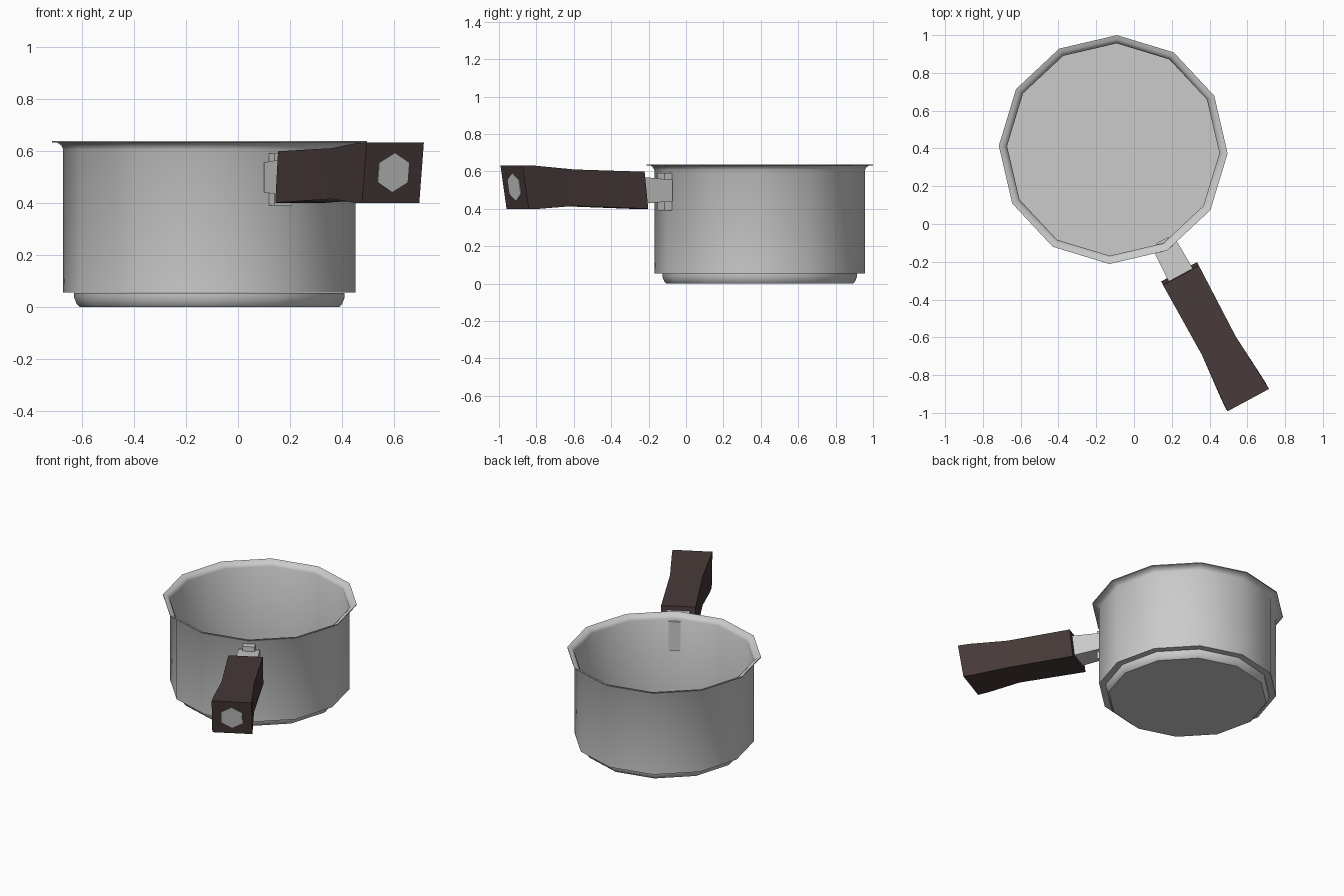
import bpy, bmesh, math
from mathutils import Vector

if "Cube" in bpy.data.objects:
    bpy.data.objects.remove(bpy.data.objects["Cube"])

SIDES = 12
CENTRE = Vector((-0.11, 0.394, 0))
SPIN = math.radians(-1.9)            # twist of the twelve-sided pot
AZ = math.radians(-61.7)             # direction the handle points
OUT = Vector((math.cos(AZ), math.sin(AZ), 0))
SIDE = Vector((-math.sin(AZ), math.cos(AZ), 0))


def material(name, rgb):
    m = bpy.data.materials.new(name)
    m.diffuse_color = (*rgb, 1)
    m.use_nodes = True
    m.node_tree.nodes["Principled BSDF"].inputs["Base Color"].default_value = m.diffuse_color
    return m


steel = material("steel", (0.60, 0.60, 0.60))
brown = material("dark_brown", (0.062, 0.042, 0.040))


def finish(name, bm, mat, angle=40):
    me = bpy.data.meshes.new(name)
    bm.to_mesh(me)
    bm.free()
    ob = bpy.data.objects.new(name, me)
    bpy.context.collection.objects.link(ob)
    me.materials.append(mat)
    bpy.ops.object.select_all(action='DESELECT')
    ob.select_set(True)
    bpy.context.view_layer.objects.active = ob
    bpy.ops.object.shade_smooth_by_angle(angle=math.radians(angle))
    return ob


def loft(name, rings, mat, cap_start=True, cap_end=True, inward=False):
    """Skin a list of rings; inward turns the faces to the inside."""
    bm = bmesh.new()
    vs = [[bm.verts.new(p) for p in ring] for ring in rings]
    n = len(vs[0])
    for a, b in zip(vs, vs[1:]):
        for i in range(n):
            j = (i + 1) % n
            bm.faces.new((a[i], a[j], b[j], b[i]))
    if cap_start:
        bm.faces.new(vs[0][::-1])
    if cap_end:
        bm.faces.new(vs[-1])
    if inward:
        bmesh.ops.reverse_faces(bm, faces=bm.faces[:])
    else:
        bmesh.ops.recalc_face_normals(bm, faces=bm.faces[:])
    return finish(name, bm, mat)


def pot_ring(r, z):
    return [CENTRE + Vector((r * math.cos(SPIN + k * math.tau / SIDES),
                             r * math.sin(SPIN + k * math.tau / SIDES), z))
            for k in range(SIDES)]


def at(r, s, z):
    """Point at radius r along the handle, s sideways, height z."""
    return CENTRE + OUT * r + SIDE * s + Vector((0, 0, z))


def section(r_low, r_high, half, lo, hi):
    return [at(r_low, -half, lo), at(r_low, half, lo),
            at(r_high, half, hi), at(r_high, -half, hi)]


# Pot: thin sheet with floor, wall and flared rim, facing the inside
wall = [(0.5625, 0.055), (0.5625, 0.605), (0.570, 0.620),
        (0.584, 0.631), (0.606, 0.637), (0.606, 0.631)]
loft("pot_wall", [pot_ring(*p) for p in wall], steel, cap_end=False, inward=True)

# Stepped base under the pot
base = [(0.500, 0.0), (0.510, 0.010), (0.520, 0.035), (0.520, 0.054)]
loft("pot_base", [pot_ring(*p) for p in base], steel, cap_end=False)

# Bracket: plate through the wall and a neck into the handle
loft("bracket_plate", [section(0.545, 0.545, 0.038, 0.39, 0.59),
                       section(0.600, 0.600, 0.038, 0.39, 0.59)], steel)
loft("bracket_neck", [section(0.565, 0.565, 0.066, 0.44, 0.555),
                      section(0.775, 0.775, 0.073, 0.425, 0.572)], steel)

# Handle: waisted grip with slanted ends
grip = [(0.735, 0.757, 0.108, 0.40, 0.598),
        (1.18, 1.18, 0.102, 0.415, 0.61),
        (1.40, 1.425, 0.120, 0.40, 0.63),
        (1.47, 1.507, 0.125, 0.40, 0.632)]
loft("handle_grip", [section(*g) for g in grip], brown)

# Six-sided metal inlay on the end of the handle
slant = 0.037 / 0.232


def hexagon(lift):
    pts = []
    for k in range(6):
        t = math.radians(90 + 60 * k)
        dz = 0.075 * math.sin(t)
        pts.append(at(1.4885 + slant * dz + lift, 0.075 * math.cos(t), 0.516 + dz))
    return pts


loft("handle_inlay", [hexagon(-0.004), hexagon(0.004)], steel)
